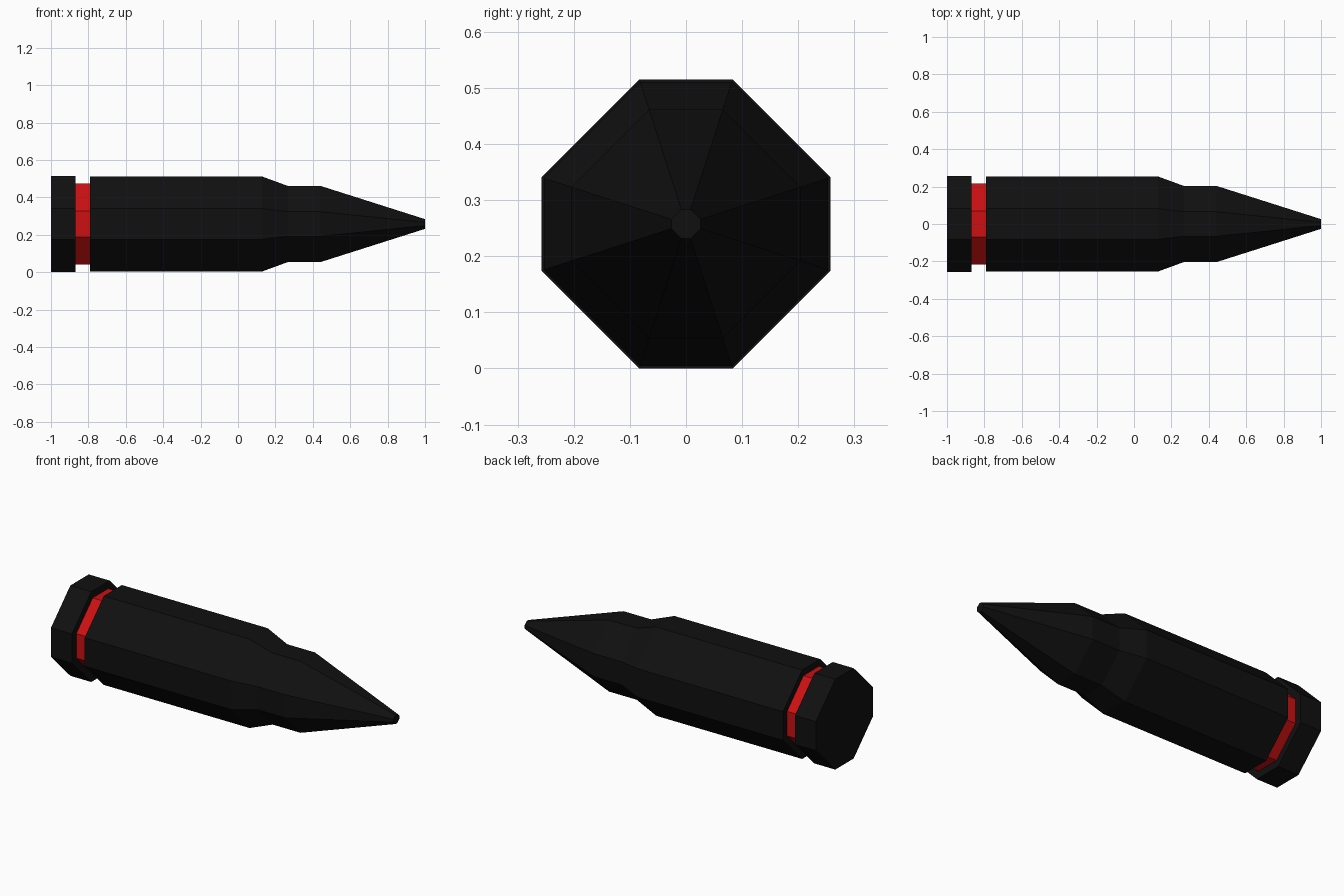
import bpy

if "Cube" in bpy.data.objects:
    bpy.data.objects.remove(bpy.data.objects["Cube"])

CENTRE_Z = 0.2575
FLAT = 0.322  # half width of the flat side relative to the half height
OCTAGON = [(FLAT, 1), (-FLAT, 1), (-1, FLAT), (-1, -FLAT),
           (-FLAT, -1), (FLAT, -1), (1, -FLAT), (1, FLAT)]


def material(name, colour):
    mat = bpy.data.materials.new(name)
    mat.diffuse_color = colour
    mat.use_nodes = True
    mat.node_tree.nodes["Principled BSDF"].inputs["Base Color"].default_value = mat.diffuse_color
    return mat


def loft(name, profile, mat, cap_start=False, cap_end=False):
    """Sweep the octagon through (x, half height) stations."""
    n = len(OCTAGON)
    verts = [(x, y * r, CENTRE_Z + z * r) for x, r in profile for y, z in OCTAGON]
    faces = []
    for s in range(len(profile) - 1):
        for i in range(n):
            a, b = s * n + i, s * n + (i + 1) % n
            faces.append((a, a + n, b + n, b)[::-1])
    if cap_start:
        faces.append(tuple(range(n))[::-1])
    if cap_end:
        faces.append(tuple(range(len(verts) - n, len(verts))))
    mesh = bpy.data.meshes.new(name)
    mesh.from_pydata(verts, [], faces)
    mesh.materials.append(mat)
    mesh.update()
    obj = bpy.data.objects.new(name, mesh)
    bpy.context.collection.objects.link(obj)
    return obj


black = material("black", (0.005, 0.005, 0.005, 1))
red = material("red", (0.6, 0.005, 0.006, 1))

# Base rim with its inner shoulder
loft("base_rim", [(-1, 0.2575), (-0.868, 0.2575), (-0.868, 0.217)], black, cap_start=True)
# Recessed coloured groove
loft("groove_band", [(-0.868, 0.217), (-0.79, 0.217)], red)
# Casing tapering into the neck
loft("casing", [(-0.79, 0.217), (-0.79, 0.2535), (0.13, 0.2535), (0.265, 0.204)], black)
# Pointed tip with a small blunt end
loft("pointed_tip", [(0.265, 0.204), (0.44, 0.204), (1, 0.026)], black, cap_end=True)
